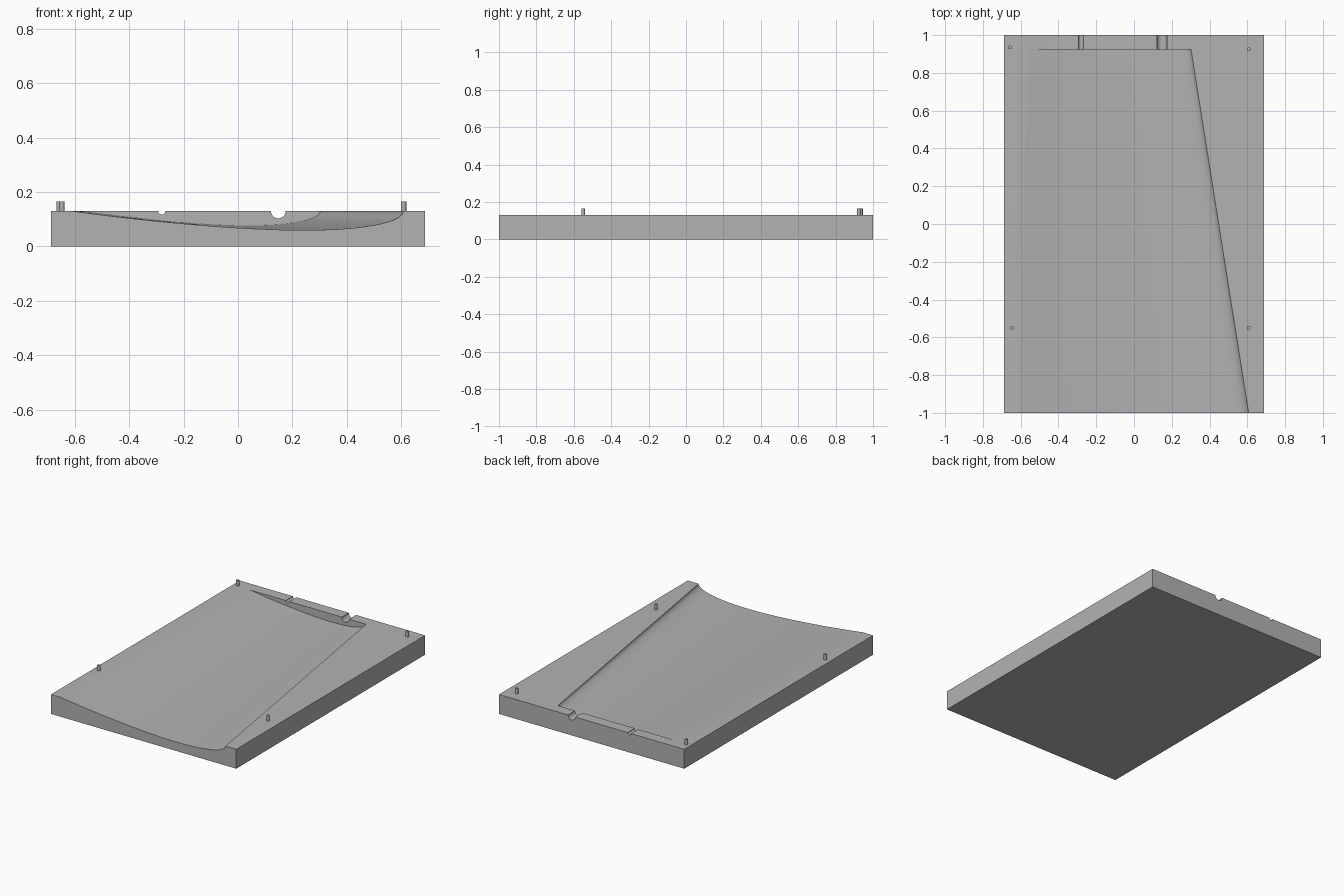
import bpy, bmesh, math

if "Cube" in bpy.data.objects:
    bpy.data.objects.remove(bpy.data.objects["Cube"], do_unlink=True)

TOP = 0.13
grey = bpy.data.materials.new("mid grey")
grey.use_nodes = True
grey.diffuse_color = (0.45, 0.45, 0.45, 1)
grey.node_tree.nodes["Principled BSDF"].inputs["Base Color"].default_value = grey.diffuse_color


def finish(name, bm):
    bmesh.ops.recalc_face_normals(bm, faces=bm.faces)
    mesh = bpy.data.meshes.new(name)
    bm.to_mesh(mesh)
    bm.free()
    mesh.materials.append(grey)
    obj = bpy.data.objects.new(name, mesh)
    bpy.context.collection.objects.link(obj)
    return obj


def loft(name, start, end):
    """Closed solid between two matching rings of points."""
    bm = bmesh.new()
    a = [bm.verts.new(p) for p in start]
    b = [bm.verts.new(p) for p in end]
    bm.faces.new(a)
    bm.faces.new(b)
    for i in range(len(a)):
        j = (i + 1) % len(a)
        bm.faces.new((a[i], a[j], b[j], b[i]))
    return finish(name, bm)


def wing_section(y):
    """Half aerofoil hanging below the parting plane, tapering along y."""
    t = (y + 1) / 1.925
    tail, nose = -0.61 + 0.05 * t, 0.607 - 0.305 * t
    depth = 0.07 - 0.017 * t
    ring = [(tail, y, TOP + 0.1)]
    steps = 48
    for i in range(steps + 1):
        s = (1 + math.cos(math.pi * i / steps)) / 2
        h = (0.2969 * math.sqrt(s) - 0.126 * s - 0.3516 * s**2
             + 0.2843 * s**3 - 0.1036 * s**4) / 0.1
        ring.append((nose + (tail - nose) * s, y, TOP - depth * h))
    ring.append((nose, y, TOP + 0.1))
    return ring


def circle(x, y, r):
    return [(x + r * math.cos(k * math.pi / 12), y, TOP + r * math.sin(k * math.pi / 12))
            for k in range(24)]


# Mould block
bm = bmesh.new()
bmesh.ops.create_cube(bm, size=1)
bmesh.ops.scale(bm, vec=(1.374, 2, TOP), verts=bm.verts)
bmesh.ops.translate(bm, vec=(0, 0, TOP / 2), verts=bm.verts)
block = finish("mould_block", bm)

# Wing cavity and the two spar channels through the back wall
cutters = [
    loft("wing_cutter", wing_section(-1.05), wing_section(0.925)),
    loft("small_channel_cutter", circle(-0.28, 0.915, 0.013), circle(-0.28, 1.05, 0.013)),
    loft("large_channel_cutter", circle(0.148, 0.915, 0.027), circle(0.148, 1.05, 0.027)),
]
for cutter in cutters:
    mod = block.modifiers.new(cutter.name, 'BOOLEAN')
    mod.operation = 'DIFFERENCE'
    mod.solver = 'EXACT'
    mod.object = cutter
bpy.context.view_layer.update()
graph = bpy.context.evaluated_depsgraph_get()
carved = bpy.data.meshes.new_from_object(block.evaluated_get(graph))
block.modifiers.clear()
block.data = carved
for cutter in cutters:
    bpy.data.objects.remove(cutter, do_unlink=True)

# Alignment pegs
parts = [block]
pegs = {"back_right_peg": (-0.657, 0.935), "back_left_peg": (0.608, 0.925),
        "front_right_peg": (-0.647, -0.55), "front_left_peg": (0.608, -0.55)}
for name, (x, y) in pegs.items():
    bm = bmesh.new()
    bmesh.ops.create_cone(bm, cap_ends=True, segments=16, radius1=0.01, radius2=0.01, depth=0.045)
    bmesh.ops.translate(bm, vec=(x, y, TOP + 0.0135), verts=bm.verts)
    parts.append(finish(name, bm))

# Smooth shading with crisp edges
for obj in bpy.context.selected_objects:
    obj.select_set(False)
for obj in parts:
    obj.select_set(True)
bpy.context.view_layer.objects.active = block
bpy.ops.object.shade_smooth_by_angle(angle=math.radians(25))
